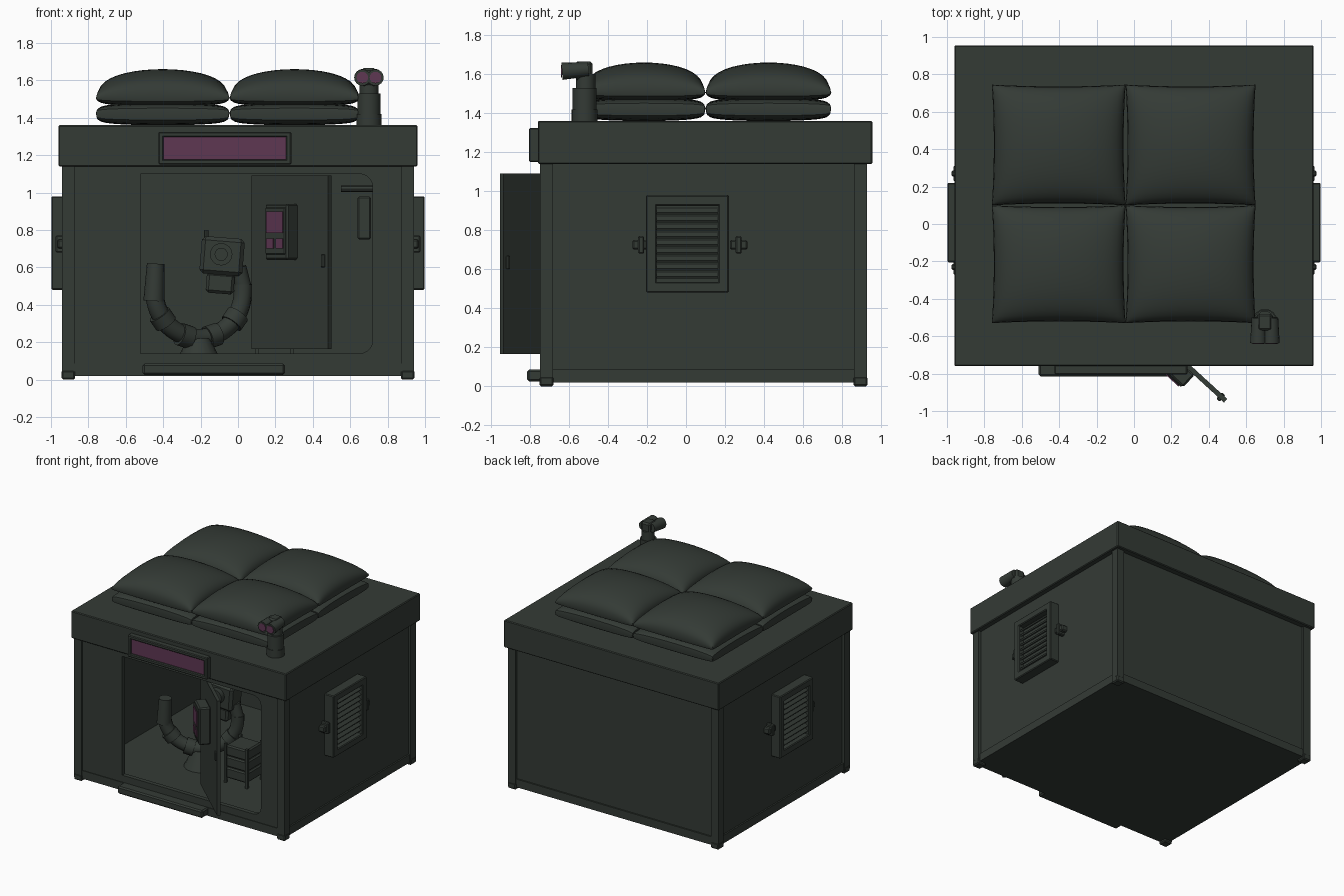
import bpy, bmesh, math
from mathutils import Vector, Matrix

if "Cube" in bpy.data.objects:
    bpy.data.objects.remove(bpy.data.objects["Cube"], do_unlink=True)


def material(name, rgb):
    m = bpy.data.materials.new(name)
    m.use_nodes = True
    m.diffuse_color = (*rgb, 1)
    m.node_tree.nodes["Principled BSDF"].inputs["Base Color"].default_value = (*rgb, 1)
    return m


GREEN = material("dark_green", (0.034, 0.043, 0.036))
PINK = material("dull_pink", (0.112, 0.038, 0.086))


def finish(name, bm, mat=GREEN, smooth=False):
    bmesh.ops.recalc_face_normals(bm, faces=bm.faces)
    me = bpy.data.meshes.new(name)
    bm.to_mesh(me)
    bm.free()
    me.materials.append(mat)
    ob = bpy.data.objects.new(name, me)
    bpy.context.collection.objects.link(ob)
    if smooth:
        bpy.ops.object.select_all(action="DESELECT")
        ob.select_set(True)
        bpy.context.view_layer.objects.active = ob
        bpy.ops.object.shade_smooth_by_angle(angle=math.radians(40))
    return ob


def box(name, x, y, z, mat=GREEN, bevel=0, frame=None, tilt=None):
    """Box from (min, max) ranges, optionally tilted about its centre, then moved by a frame."""
    size = Vector((x[1] - x[0], y[1] - y[0], z[1] - z[0]))
    mid = Vector((x[0] + x[1], y[0] + y[1], z[0] + z[1])) / 2
    bm = bmesh.new()
    bmesh.ops.create_cube(bm, size=1, matrix=Matrix.Diagonal((*size, 1)))
    if bevel:
        bmesh.ops.bevel(bm, geom=bm.edges[:], offset=bevel, segments=1, affect="EDGES")
    bm.transform((frame or Matrix()) @ Matrix.Translation(mid) @ (tilt or Matrix()))
    return finish(name, bm, mat)


def tube(name, a, b, r, r2=None, mat=GREEN, sides=16):
    a, b = Vector(a), Vector(b)
    bm = bmesh.new()
    turn = (b - a).to_track_quat("Z", "Y").to_matrix().to_4x4()
    bmesh.ops.create_cone(bm, cap_ends=True, segments=sides, radius1=r,
                          radius2=r if r2 is None else r2, depth=(b - a).length,
                          matrix=Matrix.Translation((a + b) / 2) @ turn)
    return finish(name, bm, mat, smooth=True)


def pillow(name, x, y, z, top, bottom):
    """Stuffed square cushion with its rim at height z; top and bottom are (height, roundness)."""
    bm = bmesh.new()
    n = 20
    hx, hy = (x[1] - x[0]) / 2, (y[1] - y[0]) / 2
    for sign, (h, power) in ((1, top), (-1, bottom)):
        made = bmesh.ops.create_grid(bm, x_segments=n, y_segments=n, size=1)["verts"]
        for v in made:
            # crowd the grid towards the rim so that the edge stays round
            u, w = math.sin(v.co.x * math.pi / 2), math.sin(v.co.y * math.pi / 2)
            puff = max(0, (1 - u * u) * (1 - w * w)) ** power
            v.co = (x[0] + hx + hx * u * (0.97 + 0.03 * w * w),
                    y[0] + hy + hy * w * (0.97 + 0.03 * u * u),
                    z + sign * h * puff)
    bmesh.ops.remove_doubles(bm, verts=bm.verts[:], dist=0.0005)
    return finish(name, bm, smooth=True)


def ring(name, axis_range, u, v, width, side_axis="x"):
    """Rectangular frame of four bars around the u, v opening."""
    bars = [((u[0], u[0] + width), v), ((u[1] - width, u[1]), v),
            (u, (v[0], v[0] + width)), (u, (v[1] - width, v[1]))]
    for bu, bv in bars:
        if side_axis == "x":
            box(name, axis_range, bu, bv, bevel=0.006)
        else:
            box(name, bu, axis_range, bv, bevel=0.006)


# Shell: floor, side walls, back wall
box("floor", (-0.93, 0.93), (-0.74, 0.92), (0.02, 0.085))
for s in (-1, 1):
    box("side_wall", sorted((s * 0.88, s * 0.918)), (-0.73, 0.91), (0.08, 1.15))
box("back_wall", (-0.9, 0.9), (0.87, 0.908), (0.08, 1.15))

# Front wall with a doorway rounded on one side
wall = box("front_wall", (-0.9, 0.9), (-0.735, -0.7), (0.08, 1.15))
cutter = box("doorway_cutter", (-0.52, 0.72), (-0.9, -0.5), (0.14, 1.1))
bm = bmesh.new()
bm.from_mesh(cutter.data)
edges = [e for e in bm.edges if abs(e.verts[0].co.y - e.verts[1].co.y) > 0.1
         and e.verts[0].co.x > 0]
bmesh.ops.bevel(bm, geom=edges, offset=0.07, segments=5, profile=0.5, affect="EDGES")
bm.to_mesh(cutter.data)
bm.free()
mod = wall.modifiers.new("doorway", "BOOLEAN")
mod.object, mod.operation, mod.solver = cutter, "DIFFERENCE", "EXACT"
bpy.context.view_layer.objects.active = wall
bpy.ops.object.modifier_apply(modifier=mod.name)
bpy.data.objects.remove(cutter, do_unlink=True)

# Corner posts with feet
for sx in (-1, 1):
    for y in (-0.715, 0.895):
        px = sx * 0.907
        box("corner_post", (px - 0.033, px + 0.033), (y - 0.033, y + 0.033), (0.02, 1.15))
        box("post_foot", (px - 0.036, px + 0.036), (y - 0.036, y + 0.036), (0, 0.05), bevel=0.008)

# Roof, sign and doorstep
box("roof", (-0.96, 0.96), (-0.76, 0.955), (1.14, 1.36), bevel=0.006)
ring("sign_frame", (-0.805, -0.75), (-0.425, 0.285), (1.15, 1.325), 0.028, "y")
box("sign_panel", (-0.4, 0.26), (-0.79, -0.755), (1.17, 1.3), PINK)
box("doorstep", (-0.51, 0.25), (-0.815, -0.73), (0.025, 0.085), bevel=0.01)

# Two layers of cushions on the roof
for x in ((-0.76, -0.045), (-0.045, 0.65)):
    for y in ((-0.53, 0.1), (0.1, 0.745)):
        pillow("lower_cushion", x, y, 1.425, (0.055, 0.2), (0.065, 0.15))
        pillow("upper_cushion", x, y, 1.505, (0.155, 0.36), (0.045, 0.25))

# Roof lookout with twin lenses
tube("lookout_base", (0.7, -0.52, 1.35), (0.7, -0.52, 1.42), 0.066)
tube("lookout_stem", (0.7, -0.52, 1.42), (0.7, -0.52, 1.53), 0.061)
tube("lookout_neck", (0.7, -0.515, 1.53), (0.7, -0.515, 1.6), 0.05)
box("lookout_head", (0.66, 0.74), (-0.57, -0.48), (1.57, 1.665), bevel=0.012)
for x in (0.665, 0.735):
    tube("lookout_barrel", (x, -0.636, 1.615), (x, -0.5, 1.625), 0.044, 0.036)
    tube("lookout_lens", (x, -0.642, 1.615), (x, -0.636, 1.615), 0.031, mat=PINK)

# Louvred vents on both side walls
for s in (-1, 1):
    def out(a, b):
        return sorted((s * a, s * b))
    ring("vent_frame", out(0.91, 0.997), (-0.205, 0.22), (0.48, 0.98), 0.055)
    box("vent_back", out(0.91, 0.95), (-0.16, 0.17), (0.53, 0.93))
    for i in range(9):
        z = 0.57 + i * 0.041
        box("vent_slat", out(0.945, 0.985), (-0.15, 0.165), (z - 0.006, z + 0.006),
            tilt=Matrix.Rotation(s * 0.6, 4, "Y"))
    for y in (-0.23, 0.27):
        box("vent_latch", out(0.91, 0.965), (y - 0.045, y + 0.045), (0.7, 0.75), bevel=0.008)
        box("vent_latch_knob", out(0.91, 0.975), (y - 0.015, y + 0.015), (0.68, 0.77), bevel=0.006)

# Open door, with its local x running along the leaf to the free edge
hinge, tip = Vector((0.08, -0.57, 0)), Vector((0.49, -0.945, 0))
length = (tip - hinge).length
swing = Matrix.Translation(hinge) @ Matrix.Rotation(math.atan2(tip.y - hinge.y, tip.x - hinge.x), 4, "Z")
box("door", (0, length), (-0.013, 0.013), (0.165, 1.09), frame=swing)
box("door_handle", (length - 0.045, length - 0.02), (-0.025, 0.02), (0.6, 0.67), bevel=0.005, frame=swing)

# Keypad box on the door
box("keypad_body", (0.175, 0.34), (-0.1, -0.01), (0.64, 0.94), bevel=0.01, frame=swing)
box("keypad_rim", (0.185, 0.33), (-0.108, -0.095), (0.67, 0.92), bevel=0.005, frame=swing)
box("keypad_screen", (0.2, 0.318), (-0.114, -0.108), (0.785, 0.9), PINK, frame=swing)
for x in (0.2, 0.268):
    box("keypad_button", (x, x + 0.05), (-0.114, -0.108), (0.7, 0.755), PINK, frame=swing)


# Curved robot arm inside the room, sweeping back towards its head
def arm_point(turn):
    a = turn * math.pi
    return Vector((-0.21 + 0.24 * math.cos(a), -0.17 + 0.13 * math.cos(a), 0.47 + 0.25 * math.sin(a)))


curve = bpy.data.curves.new("robot_arm", "CURVE")
curve.dimensions = "3D"
curve.bevel_depth, curve.bevel_resolution, curve.use_fill_caps = 0.05, 3, True
path = curve.splines.new("NURBS")
path.points.add(12)
for i, p in enumerate(path.points):
    p.co = (*arm_point(0.97 + i * 0.09), 1)
path.use_endpoint_u = True
curve.materials.append(GREEN)
bpy.context.collection.objects.link(bpy.data.objects.new("robot_arm", curve))
tube("arm_sleeve", (-0.45, -0.3, 0.42), (-0.44, -0.3, 0.62), 0.056, 0.047)
for t in (1.2, 1.4, 1.6, 1.8):
    tube("arm_joint", arm_point(t - 0.04), arm_point(t + 0.04), 0.062)
tube("arm_stand", (-0.21, -0.17, 0.08), (-0.21, -0.17, 0.22), 0.13, 0.06)

# Robot head with lens
lean = Matrix.Rotation(0.08, 4, "Y")
box("robot_head", (-0.2, 0.03), (-0.13, 0.02), (0.56, 0.76), bevel=0.02, tilt=lean)
box("robot_jaw", (-0.17, -0.02), (-0.11, 0), (0.46, 0.57), bevel=0.015, tilt=lean)
tube("robot_lens_rim", (-0.09, -0.17, 0.67), (-0.09, -0.12, 0.67), 0.06)
tube("robot_lens", (-0.09, -0.185, 0.67), (-0.09, -0.16, 0.67), 0.035)
tube("robot_antenna", (-0.17, -0.05, 0.74), (-0.17, -0.05, 0.8), 0.012, sides=8)
tube("head_mount", arm_point(2.02), (0, -0.05, 0.6), 0.045)

# Storage rack and wall fitting inside the room
for z in (0.12, 0.21, 0.3):
    box("rack_drawer", (0.1, 0.29), (-0.3, -0.11), (z, z + 0.085), bevel=0.01)
for x in (0.1, 0.29):
    for y in (-0.3, -0.11):
        box("rack_post", (x - 0.01, x + 0.01), (y - 0.01, y + 0.01), (0.08, 0.4))
box("wall_fitting", (0.64, 0.71), (-0.36, -0.3), (0.75, 0.98), bevel=0.008)
tube("wall_fitting_bar", (0.55, -0.33, 1.02), (0.72, -0.33, 1.02), 0.018, sides=8)
